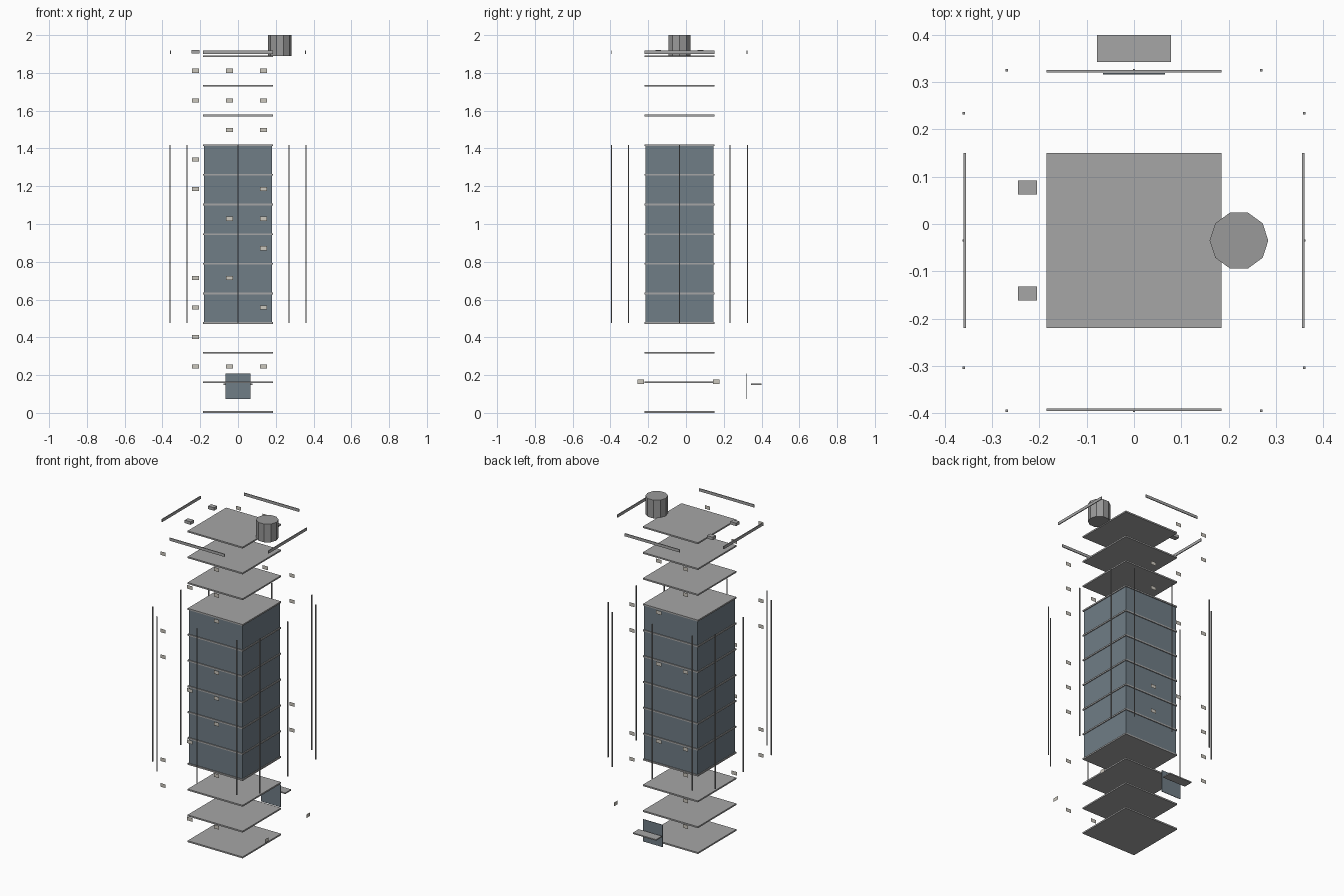
import bpy, bmesh, math
from mathutils import Matrix, Vector

if "Cube" in bpy.data.objects:
    bpy.data.objects.remove(bpy.data.objects["Cube"])


def material(name, r, g, b):
    m = bpy.data.materials.new(name)
    m.diffuse_color = (r, g, b, 1)
    m.use_nodes = True
    m.node_tree.nodes["Principled BSDF"].inputs["Base Color"].default_value = m.diffuse_color
    return m


CONCRETE = material("concrete grey", 0.38, 0.38, 0.38)
GLASS = material("blue grey glass", 0.16, 0.205, 0.24)
METAL = material("metal grey", 0.32, 0.32, 0.32)
PALE = material("pale window", 0.60, 0.57, 0.51)

CY = -0.035      # centre of the tower plan in y
STEP = 0.157     # storey height
SLAB = 0.009     # floor slab thickness


def finish(name, bm, mat):
    bmesh.ops.recalc_face_normals(bm, faces=bm.faces)
    me = bpy.data.meshes.new(name)
    bm.to_mesh(me)
    bm.free()
    me.materials.append(mat)
    ob = bpy.data.objects.new(name, me)
    bpy.context.collection.objects.link(ob)
    return ob


def box(name, centre, size, mat):
    bm = bmesh.new()
    bmesh.ops.create_cube(bm, size=1)
    bmesh.ops.scale(bm, vec=size, verts=bm.verts)
    bmesh.ops.translate(bm, vec=centre, verts=bm.verts)
    return finish(name, bm, mat)


def pane(name, centre, across, w=0.036, h=0.022):
    # flat upright rectangle, its width running along the given direction
    bm = bmesh.new()
    c, a, up = Vector(centre), Vector(across) * w / 2, Vector((0, 0, h / 2))
    bm.faces.new([bm.verts.new(p) for p in
                  (c - a - up, c + a - up, c + a + up, c - a + up)])
    me = bpy.data.meshes.new(name)
    bm.to_mesh(me)
    bm.free()
    me.materials.append(PALE)
    bpy.context.collection.objects.link(bpy.data.objects.new(name, me))


# floor slabs
for i in range(13):
    box("floor_slab", (0, CY, i * STEP + SLAB / 2), (0.37, 0.37, SLAB), CONCRETE)

# glazed storeys in the middle of the tower
for i in range(3, 9):
    box("glass_storey", (0, CY, i * STEP + SLAB + (STEP - SLAB) / 2),
        (0.36, 0.36, STEP - SLAB), GLASS)

# facade mullions, three per side
for off in (-0.269, 0, 0.269):
    for s in (-1, 1):
        for p in ((off, CY + s * 0.36), (s * 0.36, CY + off)):
            box("mullion", (p[0], p[1], 0.946), (0.005, 0.005, 0.942), METAL)

# roof parapets
for s in (-1, 1):
    box("parapet_long", (0, CY + s * 0.358, 1.909), (0.37, 0.005, 0.017), CONCRETE)
    box("parapet_side", (s * 0.358, CY, 1.909), (0.005, 0.37, 0.017), CONCRETE)

# ten sided water tank
bm = bmesh.new()
bmesh.ops.create_cone(bm, cap_ends=True, segments=10, radius1=0.062, radius2=0.062,
                      depth=0.111, matrix=Matrix.Translation((0.222, CY, 1.9445))
                      @ Matrix.Rotation(math.pi / 2, 4, 'Z'))
finish("water_tank", bm, METAL)

# roof units
for y in (-0.147, 0.077):
    box("roof_unit", (-0.225, y, 1.911), (0.04, 0.03, 0.018), CONCRETE)

# rear entrance door and canopy
box("entrance_door", (0, 0.318, 0.142), (0.132, 0.003, 0.135), GLASS)
box("entrance_canopy", (0, 0.3715, 0.151), (0.156, 0.057, 0.007), CONCRETE)

# small panes: storey rows for each column on front and back
front = {-0.225: (1, 2, 6, 7, 10), -0.045: (0, 3, 5, 9),
         0.135: (0, 2, 4, 5, 6, 8, 9, 10)}
back = {-0.225: (0, 1, 2, 3, 6, 9, 10), -0.045: (3, 6, 8, 10),
        0.135: (2, 3, 7, 8)}
for name, y, cols in (("front_pane", -0.399, front), ("back_pane", 0.326, back)):
    for x, rows in cols.items():
        for r in rows:
            pane(name, (x, y, 0.245 + r * 0.1566), (1 if y < 0 else -1, 0, 0))

# side panes near the ground
for y in (-0.24, 0.16):
    pane("side_pane", (0.361, y, 0.165), (0, 1, 0))
